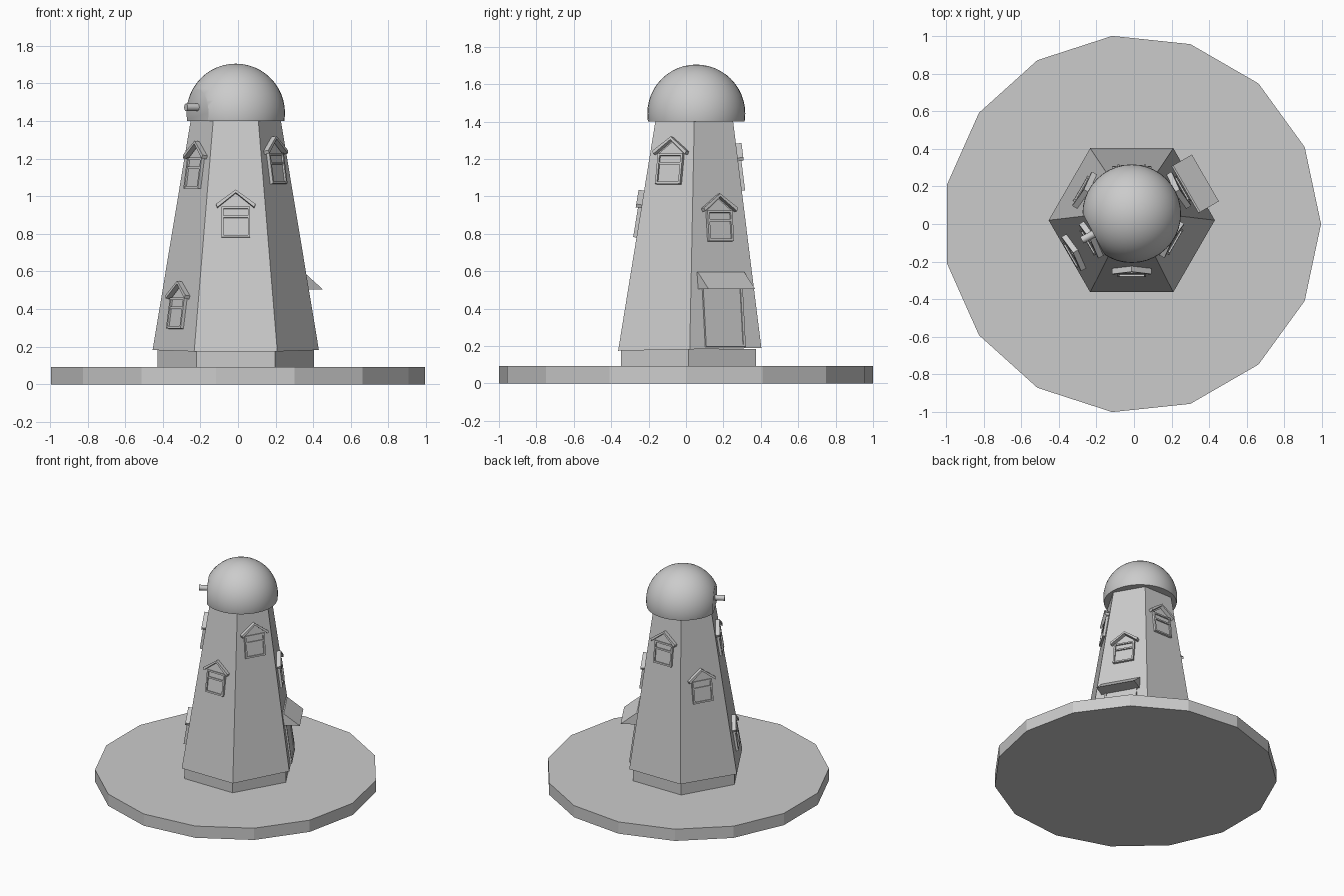
import bpy, bmesh
from math import sin, cos, radians
from mathutils import Vector, Matrix

if "Cube" in bpy.data.objects:
    bpy.data.objects.remove(bpy.data.objects["Cube"])

CX = -0.012
Z0, Z1 = 0.182, 1.45


def finish(bm, name):
    bmesh.ops.recalc_face_normals(bm, faces=bm.faces[:])
    me = bpy.data.meshes.new(name)
    bm.to_mesh(me)
    bm.free()
    ob = bpy.data.objects.new(name, me)
    bpy.context.collection.objects.link(ob)
    return ob


def loft(bm, low, high):
    a = [bm.verts.new(p) for p in low]
    b = [bm.verts.new(p) for p in high]
    n = len(a)
    for i in range(n):
        j = (i + 1) % n
        bm.faces.new((a[i], a[j], b[j], b[i]))
    bm.faces.new(a[::-1])
    bm.faces.new(b)


def ring(n, r, cx, cy, z, lean=0.0):
    pts = []
    for i in range(n):
        a = radians(360 * i / n)
        y = cy + r * sin(a)
        pts.append(Vector((cx + r * cos(a), y, z + lean * y)))
    return pts


def slab(bm, m, pts, z0, z1):
    """Extrude a wall-plane outline from depth z0 to z1 outward."""
    loft(bm, [m @ Vector((x, y, z0)) for x, y in pts],
         [m @ Vector((x, y, z1)) for x, y in pts])


def box(x0, x1, y0, y1):
    return [(x0, y0), (x1, y0), (x1, y1), (x0, y1)]


# Round ground disc and plinth
bm = bmesh.new()
loft(bm, ring(15, 1.0055, -0.011, 0, 0), ring(15, 1.0055, -0.011, 0, 0.092))
finish(bm, "ground_disc")
bm = bmesh.new()
loft(bm, ring(6, 0.417, CX, 0.014, 0.09), ring(6, 0.417, CX, 0.014, 0.185))
finish(bm, "plinth")

# Tapered six-sided tower
low = ring(6, 0.442, CX, 0.02, Z0, 0.02)
high = ring(6, 0.232, CX, 0.045, Z1)
bm = bmesh.new()
loft(bm, low, high)
finish(bm, "tower")


def wall(i, z):
    """Frame on wall i at height z: x sideways, y up the slope, z outward."""
    b = (low[i] + low[(i + 1) % 6]) / 2
    t = (high[i] + high[(i + 1) % 6]) / 2
    p = b.lerp(t, (z - b.z) / (t.z - b.z))
    a = radians(30 + 60 * i)
    r = Vector((-sin(a), cos(a), 0))
    u = (t - b).normalized()
    n = r.cross(u).normalized()
    m = Matrix((r, u, n)).transposed().to_4x4()
    m.translation = p
    return m


# Gabled windows
def window(name, i, z):
    m = wall(i, z)
    bm = bmesh.new()
    w, h, e, t = 0.077, 0.24, 0.165, 0.012
    slab(bm, m, [(-w, 0), (w, 0), (w, e), (0, h - 0.012), (-w, e)], -0.01, 0.007)
    for s in (-1, 1):
        x0, x1 = sorted((s * w, s * (w - t)))
        slab(bm, m, box(x0, x1, 0, e), 0, 0.018)
        slab(bm, m, [(0, h - 0.002), (0, h + 0.014), (s * 0.105, e + 0.012),
                     (s * 0.098, e - 0.006)], -0.005, 0.03)
    for y in (0, 0.105, e - t):
        slab(bm, m, box(-w + t, w - t, y, y + t), 0, 0.016)
    finish(bm, name)


for name, i, z in [("window_front", 4, 0.78), ("window_front_left_upper", 3, 1.04),
                   ("window_front_left_lower", 3, 0.295), ("window_front_right", 5, 1.065),
                   ("window_back_right", 0, 0.76), ("window_back", 1, 1.03),
                   ("window_back_left", 2, 0.76)]:
    window(name, i, z)

# Door with frame
m = wall(0, 0.195)
bm = bmesh.new()
slab(bm, m, box(-0.12, 0.12, 0, 0.32), -0.01, 0.006)
for x in (-0.125, 0.105):
    slab(bm, m, box(x, x + 0.014, 0, 0.32), 0, 0.012)
slab(bm, m, box(-0.125, 0.119, 0, 0.012), 0, 0.012)
finish(bm, "door")

# Wedge awning over the door
a = radians(30)
out, side = Vector((cos(a), sin(a), 0)), Vector((-sin(a), cos(a), 0))
prof = [(0.30, 0.505), (0.45, 0.505), (0.335, 0.595), (0.30, 0.595)]
bm = bmesh.new()
loft(bm, *[[Vector((CX, 0.023, z)) + out * r + side * s for r, z in prof]
           for s in (-0.147, 0.14)])
finish(bm, "door_awning")

# Smooth dome cap, cut flat below and where the shaft leaves
c = Vector((CX, 0.055, 1.443))
d = Vector((cos(radians(208)), sin(radians(208)), 0))
bm = bmesh.new()
bmesh.ops.create_uvsphere(bm, u_segments=40, v_segments=24, radius=0.262,
                          matrix=Matrix.Translation(c))
for co, no in ((Vector((0, 0, 1.4)), Vector((0, 0, -1))), (c + d * 0.23, d)):
    bmesh.ops.bisect_plane(bm, geom=bm.verts[:] + bm.edges[:] + bm.faces[:],
                           plane_co=co, plane_no=no, clear_outer=True)
    bmesh.ops.holes_fill(bm, edges=[e for e in bm.edges if e.is_boundary])
dome = finish(bm, "dome_cap")

# Short sail shaft
bm = bmesh.new()
bmesh.ops.create_cone(bm, cap_ends=True, segments=16, radius1=0.02, radius2=0.02, depth=0.13,
                      matrix=Matrix.Translation(c + d * 0.235 + Vector((0, 0, 0.03)))
                      @ d.to_track_quat('Z', 'Y').to_matrix().to_4x4())
shaft = finish(bm, "sail_shaft")

bpy.ops.object.select_all(action='DESELECT')
for ob in (dome, shaft):
    ob.select_set(True)
bpy.context.view_layer.objects.active = dome
bpy.ops.object.shade_smooth_by_angle(angle=radians(30))
